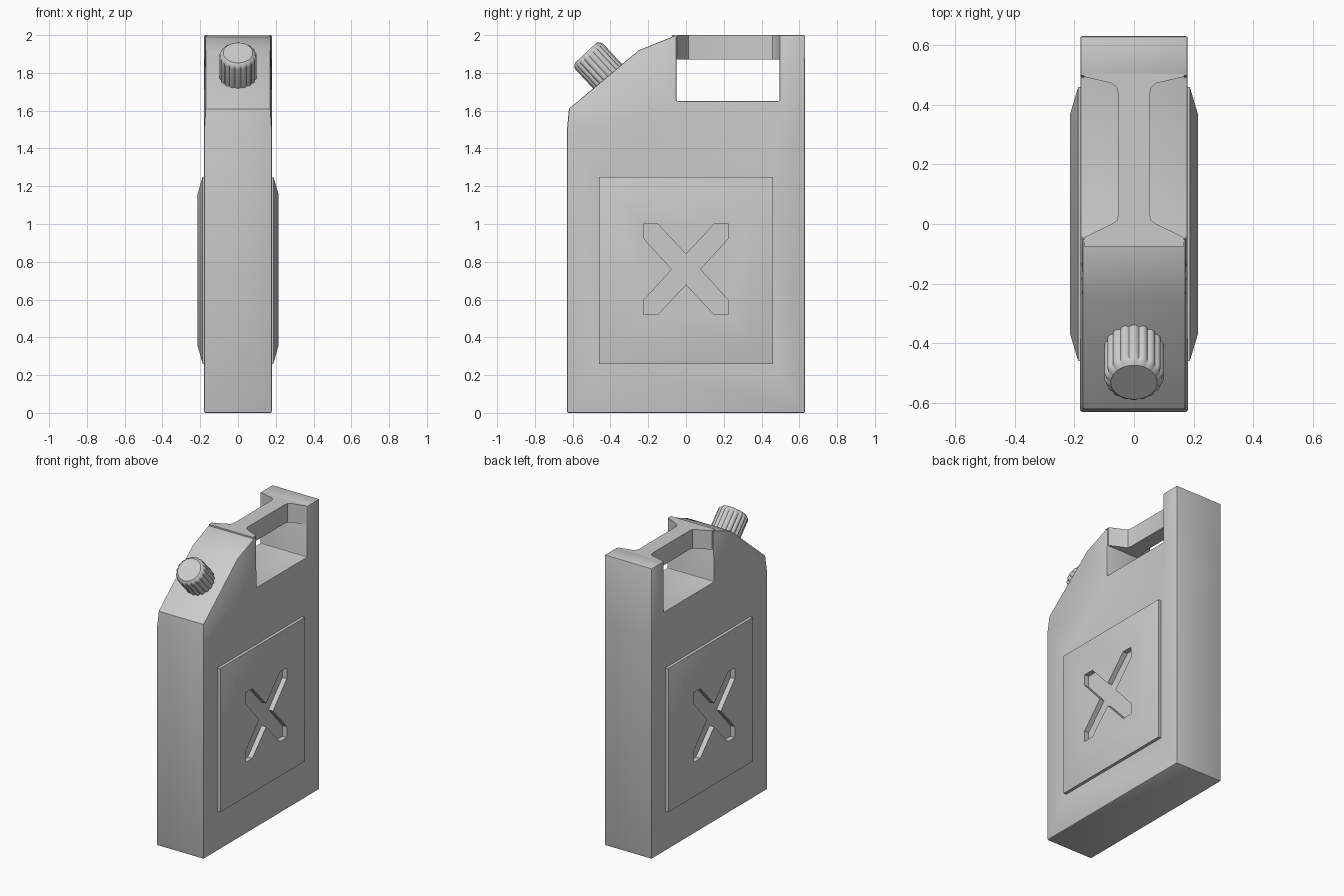
import bpy, bmesh, math
from mathutils import Matrix, Vector

if "Cube" in bpy.data.objects:
    bpy.data.objects.remove(bpy.data.objects["Cube"])


def finish(bm, name, angle=30, bevel=0.0):
    """Turn a bmesh into a shaded object."""
    bmesh.ops.recalc_face_normals(bm, faces=bm.faces)
    me = bpy.data.meshes.new(name)
    bm.to_mesh(me)
    bm.free()
    ob = bpy.data.objects.new(name, me)
    bpy.context.collection.objects.link(ob)
    bpy.ops.object.select_all(action='DESELECT')
    bpy.context.view_layer.objects.active = ob
    ob.select_set(True)
    if bevel:
        m = ob.modifiers.new("edge_bevel", 'BEVEL')
        m.width, m.segments = bevel, 2
        m.limit_method, m.angle_limit = 'ANGLE', math.radians(50)
        bpy.ops.object.modifier_apply(modifier=m.name)
    bpy.ops.object.shade_smooth_by_angle(angle=math.radians(angle))
    return ob


def ring(bm, pts):
    return [bm.verts.new(p) for p in pts]


def bridge(bm, a, b):
    n = len(a)
    for i in range(n):
        bm.faces.new((a[i], a[(i + 1) % n], b[(i + 1) % n], b[i]))


def fill_between(bm, outer, inner, s):
    """Triangulated skin between two closed loops facing +-x."""
    edges = []
    for loop in (outer, inner):
        for i, v in enumerate(loop):
            w = loop[(i + 1) % len(loop)]
            edges.append(bm.edges.get((v, w)) or bm.edges.new((v, w)))
    bmesh.ops.triangle_fill(bm, edges=edges, use_beauty=True, normal=(s, 0, 0))


def rect(x, hy, z0, z1):
    return [(x, -hy, z0), (x, hy, z0), (x, hy, z1), (x, -hy, z1)]


# Body: side outline (half width, y, z) with a handle slot and dished flanks
outline = [(0.18, -0.63, 0), (0.18, 0.63, 0), (0.18, 0.63, 1.52), (0.18, 0.63, 2.0),
           (0.18, 0.495, 2.0), (0.18, 0.495, 1.65), (0.18, -0.05, 1.65),
           (0.174, -0.05, 2.0), (0.173, -0.25, 1.92), (0.173, -0.62, 1.61),
           (0.18, -0.63, 1.50)]
bm = bmesh.new()
sides = {s: ring(bm, [(s * x, y, z) for x, y, z in outline]) for s in (-1, 1)}
bridge(bm, sides[-1], sides[1])
for s in (-1, 1):
    dish = ring(bm, rect(s * 0.166, 0.46, 0.26, 1.25))
    fill_between(bm, sides[s], dish, s)
    bm.faces.new(dish)
finish(bm, "can_body", bevel=0.008)

# Handle bar flaring out to meet both posts
half = [(0.168, -0.075), (0.168, -0.045), (0.075, 0.0), (0.058, 0.012), (0.052, 0.035),
        (0.052, 0.435), (0.058, 0.458), (0.075, 0.472), (0.168, 0.494), (0.168, 0.52)]
plan = half + [(-x, y) for x, y in reversed(half)]
bm = bmesh.new()
low = ring(bm, [(x, y, 1.87) for x, y in plan])
top = ring(bm, [(x, y, 2.0) for x, y in plan])
bridge(bm, low, top)
bm.faces.new(low)
bm.faces.new(top)
finish(bm, "handle")

# Raised side panels with a sunken cross
quarter = [(0.225, 0.925), (0.225, 1.0), (0.15, 1.0), (0, 0.84)]
cz = 0.76
cross = [(0.075, cz)] + quarter
cross += [(-y, z) for y, z in reversed(quarter[:-1])] + [(-0.075, cz)]
cross += [(-y, 2 * cz - z) for y, z in quarter]
cross += [(y, 2 * cz - z) for y, z in reversed(quarter[:-1])]
for s, side in ((-1, "left"), (1, "right")):
    bm = bmesh.new()
    base = ring(bm, rect(s * 0.15, 0.46, 0.26, 1.25))
    rim = ring(bm, rect(s * 0.187, 0.46, 0.26, 1.25))
    face = ring(bm, rect(s * 0.214, 0.37, 0.355, 1.16))
    lip = ring(bm, [(s * 0.214, y, z) for y, z in cross])
    floor = ring(bm, [(s * 0.18, y, z) for y, z in cross])
    bridge(bm, base, rim)
    bridge(bm, rim, face)
    bridge(bm, lip, floor)
    bm.faces.new(floor)
    fill_between(bm, face, lip, s)
    finish(bm, side + "_panel")

# Fluted screw cap tilted along the spout slope
FLUTES, STEPS = 18, 6
place = Matrix.Translation((0, -0.415, 1.782)) @ Matrix.Rotation(math.radians(43), 4, 'X')
bm = bmesh.new()
rings = []
for r, h, depth in ((0.1, -0.02, 0.008), (0.1, 0.142, 0.008), (0.096, 0.154, 0.006),
                    (0.087, 0.163, 0.002), (0.078, 0.17, 0)):
    pts = []
    for i in range(FLUTES * STEPS):
        a = 2 * math.pi * i / (FLUTES * STEPS)
        rr = r - depth * (1 - abs(math.sin(a * FLUTES / 2)))
        pts.append(place @ Vector((rr * math.cos(a), rr * math.sin(a), h)))
    rings.append(ring(bm, pts))
for a, b in zip(rings, rings[1:]):
    bridge(bm, a, b)
bm.faces.new(rings[0])
bm.faces.new(rings[-1])
finish(bm, "screw_cap", angle=35)
